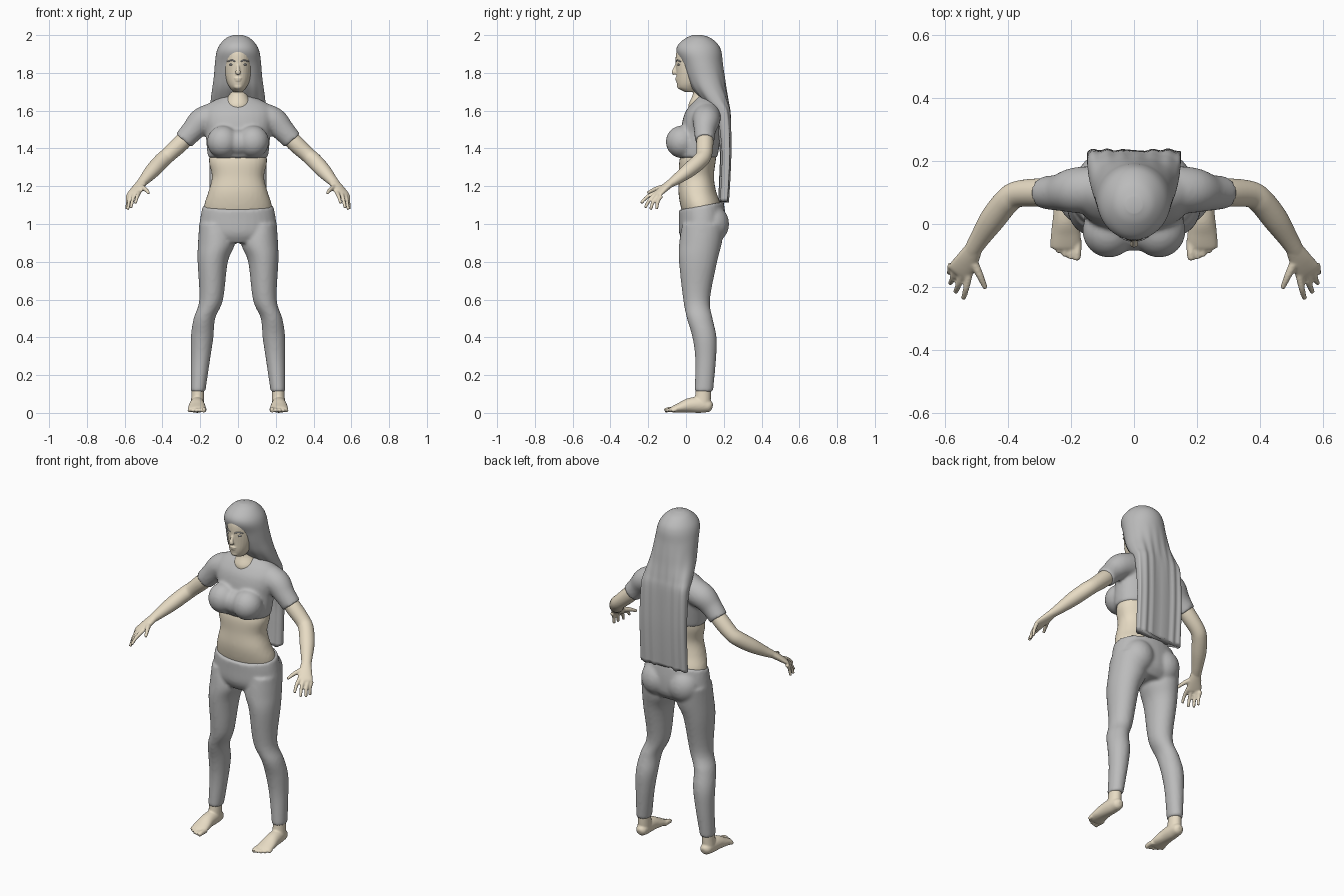
import bpy, bmesh, math
from mathutils import Vector, Quaternion, Matrix

cube = bpy.data.objects.get("Cube")
if cube:
    bpy.data.objects.remove(cube, do_unlink=True)


def material(name, *rgb):
    m = bpy.data.materials.new(name)
    m.use_nodes = True
    m.diffuse_color = (*rgb, 1)
    m.node_tree.nodes["Principled BSDF"].inputs["Base Color"].default_value = (*rgb, 1)
    return m


SKIN = material("warm skin", .8, .71, .55)
GREY = material("plain grey", .5, .5, .5)


def spline(points, steps=5):
    """Smooth curve through tuples of any length."""
    out, last = [], len(points) - 1
    for i in range(last):
        four = points[max(i - 1, 0)], points[i], points[i + 1], points[min(i + 2, last)]
        for j in range(steps):
            t = j / steps
            out.append([b + t / 2 * (c - a + t * (2 * a - 5 * b + 4 * c - d
                        + t * (3 * (b - c) + d - a))) for a, b, c, d in zip(*four)])
    return out + [list(points[last])]


def loft(bm, rings, along=False, n=32):
    """Skin rings of (x, y, z, rx, ry, squareness), level or square to the path."""
    rings = spline([tuple(r) + (1,) if len(r) == 5 else tuple(r) for r in rings])
    rows = []
    for i, (x, y, z, rx, ry, power) in enumerate(rings):
        turn = Quaternion()
        if along:
            ahead, behind = rings[min(i + 1, len(rings) - 1)], rings[max(i - 1, 0)]
            turn = (Vector(ahead[:3]) - Vector(behind[:3])).to_track_quat('Z', 'Y')
        row = []
        for k in range(n):
            a = math.tau * k / n
            c, s = (math.copysign(abs(v) ** power, v) for v in (math.cos(a), math.sin(a)))
            offset = Vector((max(rx, .002) * c, max(ry, .002) * s, 0))
            row.append(bm.verts.new(Vector((x, y, z)) + turn @ offset))
        rows.append(row)
    for low, high in zip(rows, rows[1:]):
        for k in range(n):
            m = (k + 1) % n
            bm.faces.new((low[k], low[m], high[m], high[k]))
    bm.faces.new(rows[0])
    bm.faces.new(rows[-1])


def centred(rows):
    """Rows of (z, front y, back y, half width, squareness) as level rings."""
    return [(0, (f + b) / 2, z, w, (b - f) / 2, p) for z, f, b, w, p in rows]


def tube(bm, points, start, end):
    count = len(points) - 1
    radii = [start + (end - start) * i / count for i in range(count + 1)]
    loft(bm, [(*p, r, r) for p, r in zip(points, radii)], along=True, n=16)


def blob(bm, centre, radii):
    shape = Matrix.Translation(centre) @ Matrix.Diagonal((*radii, 1))
    bmesh.ops.create_uvsphere(bm, u_segments=32, v_segments=16, radius=1, matrix=shape)


def flip(rows, side):
    return [(side * r[0], *r[1:]) for r in rows]


def part(name, bm, mat, voxel=0, smooth=4):
    """Finish an object; a voxel size melts its overlapping pieces into one skin."""
    bmesh.ops.recalc_face_normals(bm, faces=bm.faces)
    mesh = bpy.data.meshes.new(name)
    bm.to_mesh(mesh)
    bm.free()
    mesh.materials.append(mat)
    for face in mesh.polygons:
        face.use_smooth = True
    ob = bpy.data.objects.new(name, mesh)
    bpy.context.scene.collection.objects.link(ob)
    if voxel:
        melt = ob.modifiers.new("melt", 'REMESH')
        melt.mode = 'VOXEL'
        melt.voxel_size = voxel
        melt.use_smooth_shade = True
        relax = ob.modifiers.new("relax", 'SMOOTH')
        relax.factor = .5
        relax.iterations = smooth


# Head, face and neck
bm = bmesh.new()
loft(bm, centred([(1.7, -.01, .06, .025, 1), (1.72, -.04, .08, .042, 1), (1.75, -.05, .12, .059, 1),
                  (1.8, -.052, .15, .073, 1), (1.86, -.055, .165, .078, 1), (1.91, -.051, .165, .077, 1),
                  (1.945, -.03, .14, .062, 1), (1.97, .01, .1, .03, 1)]))
loft(bm, [(0, .09, 1.76, .05, .05), (0, .09, 1.69, .051, .053),
          (0, .085, 1.63, .07, .072), (0, .09, 1.58, .05, .07)])
loft(bm, [(0, -.048, 1.85, .006, .006), (0, -.06, 1.82, .01, .009),
          (0, -.064, 1.803, .014, .012), (0, -.058, 1.793, .01, .008)], along=True, n=16)
blob(bm, (0, -.049, 1.771), (.019, .008, .005))
blob(bm, (0, -.047, 1.761), (.016, .009, .006))
blob(bm, (0, -.03, 1.73), (.025, .018, .018))
part("head", bm, SKIN, .004, 2)

for side, label in ((1, "left"), (-1, "right")):
    bm = bmesh.new()
    blob(bm, (side * .034, -.037, 1.844), (.014, .009, .006))
    part(label + "_eye", bm, GREY)
    bm = bmesh.new()
    tube(bm, flip([(.014, -.052, 1.86), (.034, -.045, 1.867), (.055, -.029, 1.86)], side), .004, .003)
    part(label + "_eyebrow", bm, GREY)

# Bare waist
bm = bmesh.new()
loft(bm, centred([(1.39, -.02, .165, .145, .9), (1.33, -.036, .157, .154, .9),
                  (1.25, -.037, .148, .138, .9), (1.17, -.04, .16, .157, .9),
                  (1.1, -.03, .185, .179, .95), (1.03, -.01, .18, .18, 1)]))
part("waist", bm, SKIN, .01)

# Short top with sleeves
bm = bmesh.new()
loft(bm, centred([(1.35, -.045, .165, .158, .9), (1.4, -.05, .175, .165, .9), (1.48, -.03, .185, .172, .9),
                  (1.54, -.02, .19, .183, .9), (1.59, -.005, .19, .185, .95), (1.63, .022, .185, .165, 1),
                  (1.655, .045, .17, .125, 1), (1.68, .06, .15, .06, 1)]))
blob(bm, (0, -.02, 1.43), (.08, .066, .07))
for side in (1, -1):
    blob(bm, (side * .08, -.022, 1.435), (.084, .085, .086))
    loft(bm, flip([(.12, .11, 1.57, .075, .075), (.19, .107, 1.545, .072, .072),
                   (.24, .1, 1.495, .058, .06), (.288, .1, 1.442, .052, .054)], side), along=True)
part("short_top", bm, GREY, .009, 6)

# Fitted trousers
bm = bmesh.new()
loft(bm, centred([(1.1, -.038, .2, .187, .95), (1.03, -.038, .21, .2, .95),
                  (.95, -.036, .205, .206, 1), (.9, -.01, .17, .16, 1)]))
for v in bm.verts:
    if v.co.z > 1.04:
        v.co.z += (v.co.z - 1.04) * 3 * (v.co.y - .1)
for side in (1, -1):
    blob(bm, (side * .09, .138, 1.0), (.092, .09, .1))
    loft(bm, flip([(.125, .09, 1.0, .08, .11), (.114, .077, .9, .098, .113), (.134, .064, .8, .08, .101),
                   (.142, .056, .6, .063, .071), (.178, .073, .5, .057, .068), (.19, .098, .4, .06, .064),
                   (.199, .104, .28, .051, .055), (.212, .094, .11, .039, .049)], side))
part("trousers", bm, GREY, .009, 6)

for side, label in ((1, "left"), (-1, "right")):
    # Arm and hand
    bm = bmesh.new()
    loft(bm, flip([(.24, .1, 1.49, .04, .04), (.3, .1, 1.43, .045, .045), (.37, .095, 1.365, .042, .041),
                   (.405, .072, 1.333, .042, .042), (.45, .015, 1.285, .041, .039),
                   (.49, -.045, 1.24, .032, .029), (.515, -.085, 1.213, .027, .021)], side), along=True)
    loft(bm, flip([(.505, -.07, 1.225, .026, .021), (.53, -.115, 1.19, .036, .019),
                   (.553, -.15, 1.16, .041, .014), (.56, -.16, 1.15, .035, .008)], side), along=True)
    tube(bm, flip([(.52, -.1, 1.2), (.492, -.16, 1.185), (.472, -.205, 1.163)], side), .016, .008)
    knuckles = (.525, -.162, 1.165), (.547, -.156, 1.16), (.568, -.145, 1.153), (.582, -.13, 1.15)
    tips = (.543, -.238, 1.11), (.568, -.217, 1.085), (.584, -.188, 1.076), (.588, -.155, 1.078)
    for root, tip in zip(knuckles, tips):
        middle = (Vector(root) + Vector(tip)) / 2 + Vector((side * 0, -.006, .006))
        tube(bm, flip([root, tuple(middle), tip], side), .012, .008)
    part(label + "_arm", bm, SKIN, .005, 3)

    # Foot with toes
    bm = bmesh.new()
    loft(bm, flip([(.212, .095, .17, .032, .038), (.213, .09, .09, .034, .042),
                   (.215, .085, .04, .036, .045)], side))
    loft(bm, flip([(.213, .14, .03, .012, .015), (.213, .125, .034, .03, .03), (.215, .08, .042, .037, .042),
                   (.217, .02, .04, .041, .039), (.217, -.03, .028, .047, .027),
                   (.217, -.07, .018, .047, .017), (.217, -.08, .015, .04, .011)], side), along=True)
    for i in range(5):
        x, reach = .181 + .019 * i, -.113 + .003 * i * i * .8
        r = .015 if i == 0 else .011
        tube(bm, flip([(x, -.05, .017), (x, reach + .02, .017), (x + .002, reach, .011)], side), r, r * .8)
    part(label + "_foot", bm, SKIN, .005, 3)

# Long straight hair: a cap that narrows into a sheet down the back
bm = bmesh.new()
loft(bm, centred([(2.0, .035, .085, .025, 1), (1.985, 0, .13, .062, 1), (1.95, -.041, .17, .096, 1),
                  (1.91, -.05, .188, .114, 1), (1.85, -.025, .195, .122, 1), (1.78, 0, .205, .128, .95),
                  (1.72, .03, .213, .136, .9), (1.65, .09, .224, .145, .75), (1.58, .15, .233, .149, .6),
                  (1.4, .18, .235, .15, .5), (1.25, .178, .23, .15, .5), (1.12, .172, .222, .15, .5)]), n=96)
for v in bm.verts:
    # Strand grooves and the slightly swept-back sides of the sheet
    fade = min(max((1.85 - v.co.z) * 4, 0), 1)
    v.co.y += fade * (.003 * math.sin(v.co.x * 130) + .4 * v.co.x ** 2)
    if v.co.z < 1.13:
        v.co.z += .006 * math.sin(v.co.x * 90)
part("long_hair", bm, GREY)
